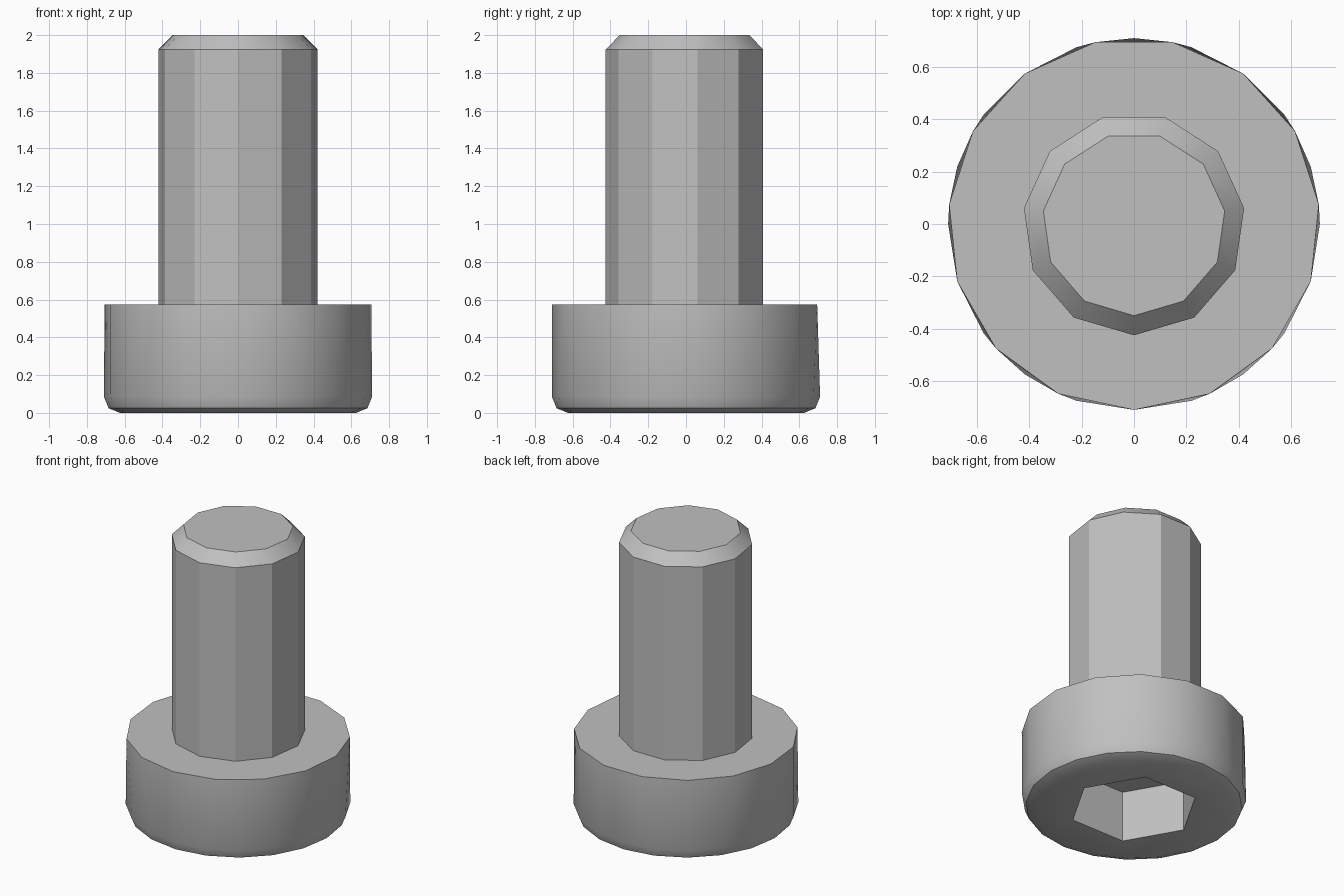
import bpy
import bmesh
from math import sin, cos, radians

cube = bpy.data.objects.get("Cube")
if cube:
    bpy.data.objects.remove(cube, do_unlink=True)

# One plain steel colour
steel = bpy.data.materials.new("grey_steel")
steel.use_nodes = True
colour = (0.53, 0.53, 0.53, 1)
steel.diffuse_color = colour
steel.node_tree.nodes["Principled BSDF"].inputs["Base Color"].default_value = colour


def ring(bm, sides, radius, z, start=-90):
    """A regular polygon of vertices, each stored with its angle."""
    angles = [start + 360 * i / sides for i in range(sides)]
    return [(bm.verts.new((radius * cos(radians(a)), radius * sin(radians(a)), z)), a)
            for a in angles]


def loft(bm, a, b):
    """Join two rings: quads when the counts match, else zipped triangles."""
    n, m = len(a), len(b)
    va, vb = [v for v, _ in a], [v for v, _ in b]
    if n == m:
        for i in range(n):
            k = (i + 1) % n
            bm.faces.new((va[i], va[k], vb[k], vb[i]))
        return
    i = j = 0
    while i < n or j < m:
        next_a = a[0][1] + 360 * (i + 1) / n
        next_b = b[0][1] + 360 * (j + 1) / m
        if j == m or (i < n and next_a <= next_b):
            bm.faces.new((va[i % n], va[(i + 1) % n], vb[j % m]))
            i += 1
        else:
            bm.faces.new((va[i % n], vb[(j + 1) % m], vb[j % m]))
            j += 1


def build(name, sections):
    """Closed solid lofted through (sides, radius, z, start angle) sections."""
    bm = bmesh.new()
    rings = [ring(bm, *s) for s in sections]
    for a, b in zip(rings, rings[1:]):
        loft(bm, a, b)
    for end in (rings[0], rings[-1]):
        bm.faces.new([v for v, _ in end])
    bmesh.ops.recalc_face_normals(bm, faces=bm.faces)
    mesh = bpy.data.meshes.new(name)
    bm.to_mesh(mesh)
    bm.free()
    mesh.materials.append(steel)
    obj = bpy.data.objects.new(name, mesh)
    bpy.context.collection.objects.link(obj)
    bpy.ops.object.select_all(action='DESELECT')
    obj.select_set(True)
    bpy.context.view_layer.objects.active = obj
    bpy.ops.object.shade_smooth_by_angle(angle=radians(30))
    return obj


# Head: hexagonal socket, rounded lower rim, side wall, flat shoulder
HEAD_R, HEAD_H, FILLET = 0.71, 0.575, 0.085
rim = [(20, HEAD_R - FILLET * (1 - sin(radians(t))), FILLET * (1 - cos(radians(t))))
       for t in (0, 45, 90)]
build("screw_head",
      [(6, 0.41, 0.355, -120), (6, 0.41, 0, -120)] + rim + [(15, HEAD_R, HEAD_H)])

# Shaft with a chamfered end
build("screw_shaft", [(11, 0.425, HEAD_H), (11, 0.425, 1.925), (11, 0.35, 2.0)])
